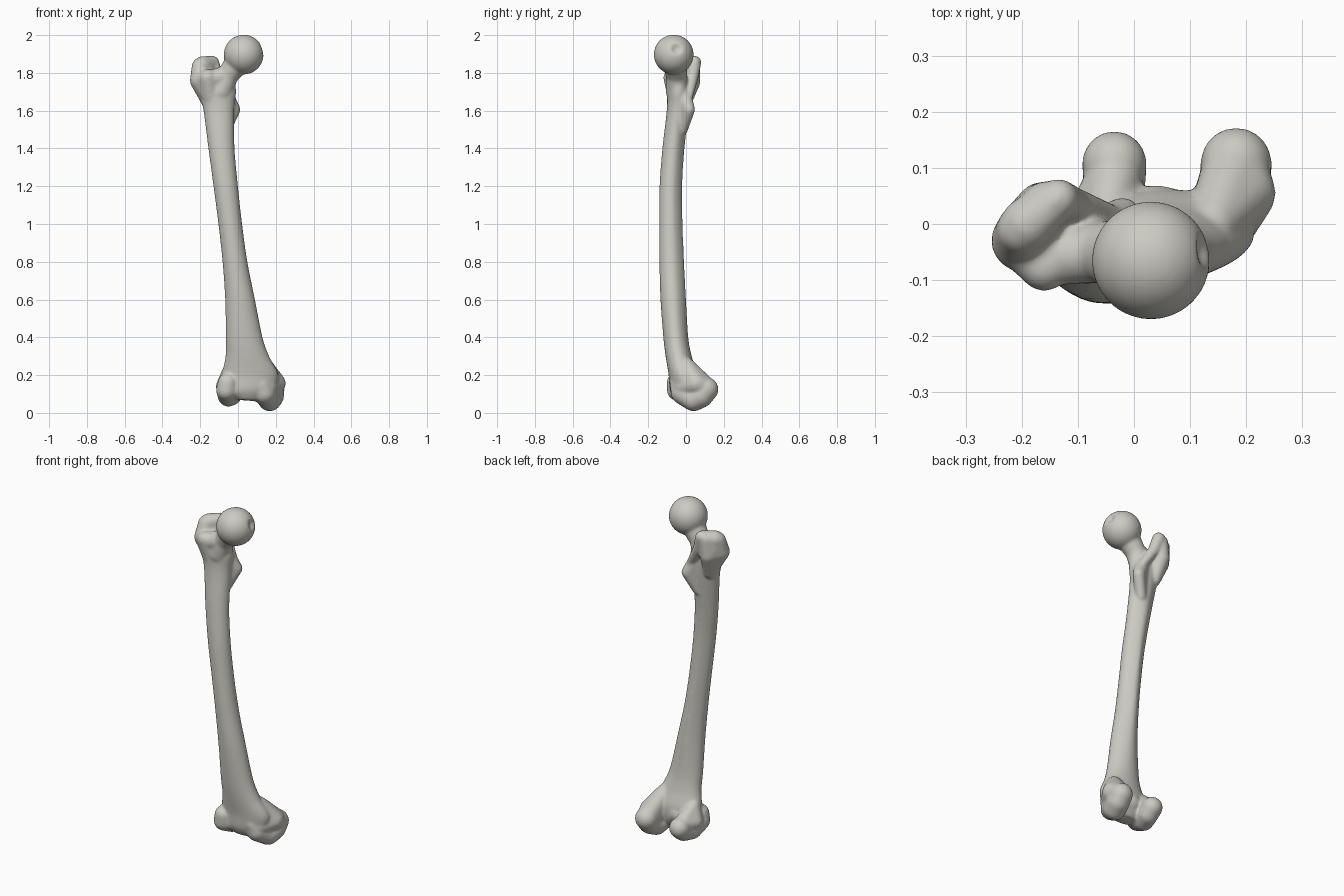
import bpy
import bmesh
import math
from mathutils import Vector, Matrix

cube = bpy.data.objects.get("Cube")
if cube:
    bpy.data.objects.remove(cube)

bm = bmesh.new()


def add_hull(*balls):
    """Convex skin around balls given as (x, y, z, radius)."""
    part = bmesh.new()
    for x, y, z, r in balls:
        bmesh.ops.create_icosphere(part, subdivisions=3, radius=r,
                                   matrix=Matrix.Translation((x, y, z)))
    out = bmesh.ops.convex_hull(part, input=part.verts[:])
    spare = {v for v in out["geom_interior"] + out["geom_unused"]
             if isinstance(v, bmesh.types.BMVert)}
    bmesh.ops.delete(part, geom=list(spare), context='VERTS')
    merge(part)


def add_chain(*balls):
    """A bent limb: one hull between each pair of neighbours."""
    for a, b in zip(balls, balls[1:]):
        add_hull(a, b)


def merge(part):
    bmesh.ops.recalc_face_normals(part, faces=part.faces[:])
    mesh = bpy.data.meshes.new("part")
    part.to_mesh(mesh)
    part.free()
    bm.from_mesh(mesh)
    bpy.data.meshes.remove(mesh)


def spline(p0, p1, p2, p3, t):
    return [0.5 * (2 * b + (c - a) * t + (2 * a - 5 * b + 4 * c - d) * t ** 2
                   + (3 * b - a - 3 * c + d) * t ** 3)
            for a, b, c, d in zip(p0, p1, p2, p3)]


# Shaft: z, left x, right x, front y, back y, sharpness of the rear ridge
sections = [
    (0.07, -0.02, 0.13, -0.06, 0.03, 0),
    (0.12, -0.08, 0.19, -0.085, 0.055, 0),
    (0.20, -0.085, 0.215, -0.092, 0.06, 0),
    (0.30, -0.066, 0.165, -0.108, 0.03, 0),
    (0.40, -0.065, 0.13, -0.12, 0.012, 0.1),
    (0.60, -0.068, 0.09, -0.135, 0.0, 0.25),
    (0.80, -0.082, 0.05, -0.141, -0.01, 0.35),
    (1.00, -0.104, 0.022, -0.142, -0.018, 0.4),
    (1.20, -0.13, 0.0, -0.14, -0.02, 0.4),
    (1.40, -0.157, -0.018, -0.125, -0.008, 0.35),
    (1.60, -0.183, -0.02, -0.102, 0.015, 0.2),
    (1.70, -0.205, -0.01, -0.1, 0.02, 0),
    (1.78, -0.2, -0.02, -0.1, 0.01, 0),
]
SIDES, STEPS = 40, 6
rows = []
for i in range(len(sections) - 1):
    pts = [sections[min(max(i + k, 0), len(sections) - 1)] for k in (-1, 0, 1, 2)]
    rows += [spline(*pts, s / STEPS) for s in range(STEPS)]
rows.append(sections[-1])
shaft = bmesh.new()
rings = []
for z, x0, x1, y0, y1, ridge in rows:
    ring = []
    for k in range(SIDES):
        c, s = math.cos(math.tau * k / SIDES), math.sin(math.tau * k / SIDES)
        pinch = 1 - ridge * max(s, 0) ** 2
        ring.append(shaft.verts.new(((x0 + x1) / 2 + (x1 - x0) / 2 * c * pinch,
                                     (y0 + y1) / 2 + (y1 - y0) / 2 * s, z)))
    rings.append(ring)
for a, b in zip(rings, rings[1:]):
    for k in range(SIDES):
        n = (k + 1) % SIDES
        shaft.faces.new((a[k], a[n], b[n], b[k]))
shaft.faces.new(rings[0][::-1])
shaft.faces.new(rings[-1])
merge(shaft)

# Ball head with a small pit on its inner side
head = bmesh.new()
centre = Vector((0.03, -0.065, 1.897))
bmesh.ops.create_icosphere(head, subdivisions=5, radius=0.105,
                           matrix=Matrix.Translation(centre))
pit = centre + Vector((0.95, 0.15, 0.3)).normalized() * 0.105
for v in head.verts:
    d = (v.co - pit).length / 0.032
    if d < 1:
        v.co += (centre - v.co).normalized() * 0.02 * (1 - d * d)
merge(head)

# Neck
add_chain((0.01, -0.062, 1.875, 0.07), (-0.055, -0.05, 1.785, 0.056),
          (-0.09, -0.045, 1.70, 0.062))
add_hull((-0.055, -0.05, 1.785, 0.054), (-0.15, -0.06, 1.765, 0.05))

# Greater trochanter: outer mass, front shoulder and rear crest
add_hull((-0.2, -0.03, 1.76, 0.055), (-0.2, -0.01, 1.835, 0.045),
         (-0.165, 0.03, 1.75, 0.045), (-0.15, -0.01, 1.63, 0.035),
         (-0.155, 0.035, 1.845, 0.042))
add_hull((-0.2, -0.03, 1.76, 0.05), (-0.16, -0.075, 1.775, 0.045),
         (-0.14, -0.05, 1.66, 0.045))
add_chain((-0.19, 0.0, 1.84, 0.048), (-0.135, 0.045, 1.855, 0.036),
          (-0.11, 0.035, 1.78, 0.032), (-0.03, 0.01, 1.65, 0.02))

# Lesser trochanter
add_hull((-0.02, 0.015, 1.605, 0.033), (-0.065, -0.02, 1.5, 0.03),
         (-0.06, -0.01, 1.68, 0.04))

# Outer condyle, running from the front lip round to the rear lobe
add_chain((-0.055, -0.05, 0.16, 0.052), (-0.06, -0.045, 0.12, 0.056),
          (-0.052, 0.02, 0.088, 0.055), (-0.035, 0.075, 0.095, 0.056),
          (-0.035, 0.108, 0.125, 0.058))
add_hull((-0.07, 0.02, 0.14, 0.048), (-0.05, 0.0, 0.22, 0.035),
         (-0.035, 0.08, 0.14, 0.05))

# Inner condyle, larger and lower
add_chain((0.125, -0.03, 0.15, 0.056), (0.14, -0.02, 0.105, 0.06),
          (0.168, 0.04, 0.07, 0.062), (0.18, 0.08, 0.09, 0.064),
          (0.182, 0.108, 0.125, 0.064))
add_hull((0.195, 0.055, 0.155, 0.058), (0.14, 0.0, 0.25, 0.045),
         (0.18, 0.1, 0.135, 0.058), (0.15, -0.01, 0.14, 0.06))

# Bridge between the condyles
add_hull((-0.03, -0.025, 0.13, 0.06), (0.11, -0.01, 0.12, 0.06),
         (0.04, 0.01, 0.16, 0.06))

bone_mesh = bpy.data.meshes.new("thigh_bone")
bm.to_mesh(bone_mesh)
bm.free()
bone = bpy.data.objects.new("thigh_bone", bone_mesh)
bpy.context.collection.objects.link(bone)

# Single bone colour
mat = bpy.data.materials.new("pale_bone")
mat.use_nodes = True
colour = (0.6, 0.59, 0.54, 1)
mat.diffuse_color = colour
shader = mat.node_tree.nodes["Principled BSDF"]
shader.inputs["Base Color"].default_value = colour
shader.inputs["Roughness"].default_value = 0.7
bone_mesh.materials.append(mat)

# Fuse the parts into one skin and soften the joins
remesh = bone.modifiers.new("fuse", 'REMESH')
remesh.mode = 'VOXEL'
remesh.voxel_size = 0.007
remesh.use_smooth_shade = True
soften = bone.modifiers.new("soften", 'SMOOTH')
soften.factor = 0.5
soften.iterations = 10
